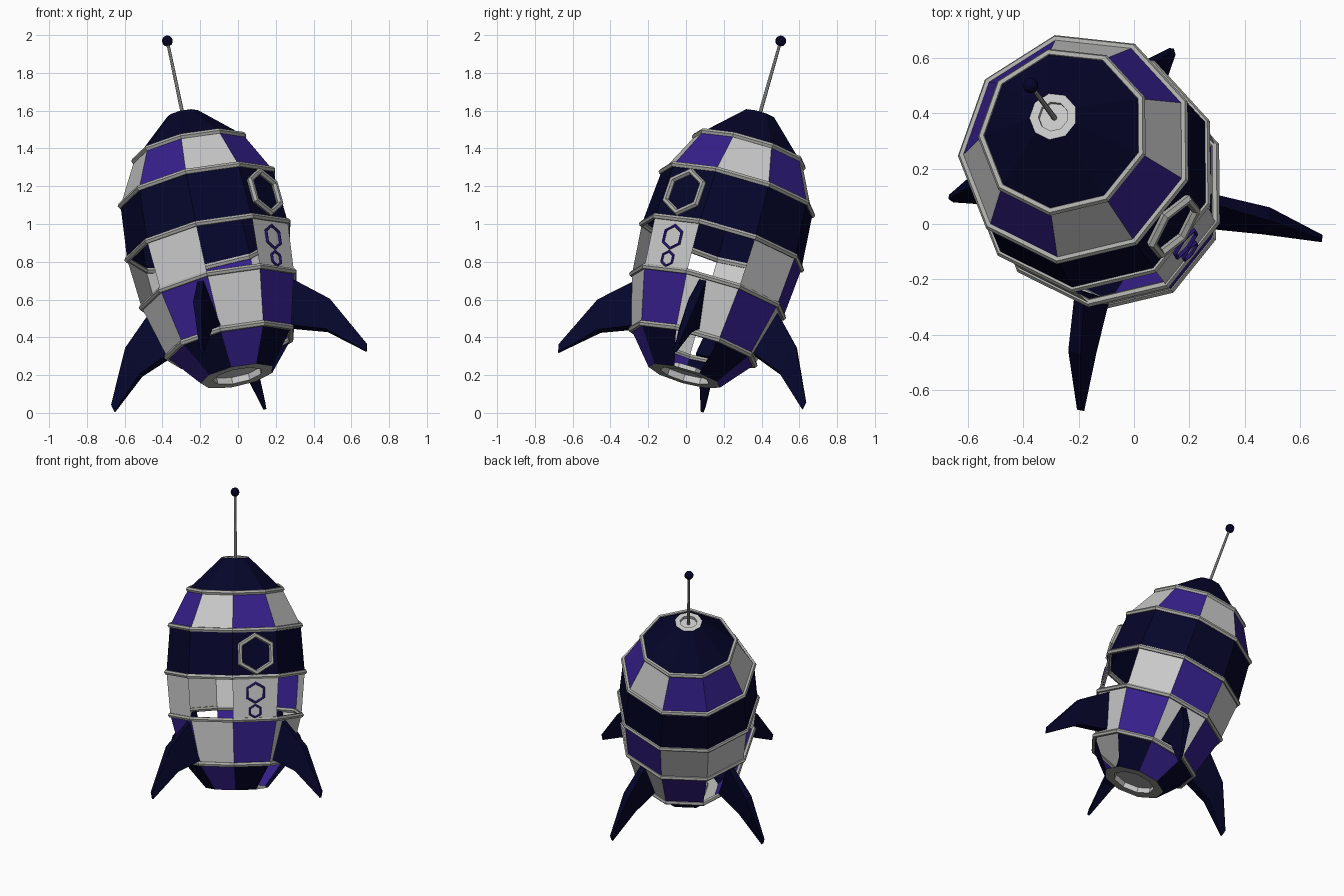
import bpy, bmesh
from math import sin, cos, pi, radians
from mathutils import Matrix, Vector

cube = bpy.data.objects.get("Cube")
if cube:
    bpy.data.objects.remove(cube, do_unlink=True)


def material(name, rgb):
    m = bpy.data.materials.new(name)
    m.use_nodes = True
    m.diffuse_color = (*rgb, 1)
    m.node_tree.nodes["Principled BSDF"].inputs["Base Color"].default_value = (*rgb, 1)
    return m


NAVY = material("navy", (0.0015, 0.0015, 0.023))
PURPLE = material("purple", (0.036, 0.014, 0.26))
LIGHT = material("light grey", (0.58, 0.58, 0.58))
GREY = material("trim grey", (0.42, 0.42, 0.4))
PALETTE = {"N": NAVY, "P": PURPLE, "L": LIGHT}
KEYS = list(PALETTE)

# Leaning frame: everything is built upright and then tilted
axis = Vector((-0.197, 0.27, 0.942)).normalized()
side = Vector((0.27, 0.197, 0)).normalized()
back = axis.cross(side)
TILT = Matrix.Translation((-0.003, -0.007, 0.195)) @ Matrix((side, back, axis)).transposed().to_4x4()

SIDES = 9
START = -4
STEP = 360 / SIDES


def polar(phi, r, z):
    """Point at an angle in degrees, measured from the front towards the right."""
    return Vector((r * sin(radians(phi)), -r * cos(radians(phi)), z))


def finish(name, bm, mats):
    me = bpy.data.meshes.new(name)
    bmesh.ops.transform(bm, matrix=TILT, verts=bm.verts)
    bm.to_mesh(me)
    bm.free()
    for m in mats:
        me.materials.append(m)
    ob = bpy.data.objects.new(name, me)
    bpy.context.collection.objects.link(ob)


def circle(bm, r, z):
    return [bm.verts.new(polar(START + STEP * k, r, z)) for k in range(SIDES)]


def band(name, low, high, pattern):
    """One row of hull panels; a dot in the pattern leaves a panel out."""
    bm = bmesh.new()
    a, b = circle(bm, *low), circle(bm, *high)
    for k, key in enumerate(pattern):
        if key != ".":
            n = (k + 1) % SIDES
            bm.faces.new((a[k], a[n], b[n], b[k])).material_index = KEYS.index(key)
    finish(name, bm, PALETTE.values())


def tube_loop(name, points, normals, up, radius, mat, around=6):
    """Closed tube through points, swept on the given outward normals."""
    bm = bmesh.new()
    loops = []
    for p, n in zip(points, normals):
        loops.append([bm.verts.new(p + radius * (n * cos(2 * pi * j / around) + up * sin(2 * pi * j / around)))
                      for j in range(around)])
    for i, a in enumerate(loops):
        b = loops[(i + 1) % len(loops)]
        for j in range(around):
            m = (j + 1) % around
            bm.faces.new((a[j], b[j], b[m], a[m]))
    finish(name, bm, [mat])


def cap(name, rim, inner, z, depth, rim_mat, mat):
    """Flat rim with a recessed disc; positive depth opens downwards."""
    bm = bmesh.new()
    rows = [circle(bm, rim, z), circle(bm, inner, z), circle(bm, inner, z + depth)]
    for i in range(2):
        for k in range(SIDES):
            n = (k + 1) % SIDES
            f = bm.faces.new((rows[i][k], rows[i][n], rows[i + 1][n], rows[i + 1][k]))
            f.material_index = i
    bm.faces.new(rows[2]).material_index = 1
    if depth > 0:
        bmesh.ops.reverse_faces(bm, faces=bm.faces)
    finish(name, bm, [rim_mat, mat])


# Hull: radius and height at each joint, then panel colours per band
profile = [(0.2, 0), (0.345, 0.175), (0.423, 0.467), (0.446, 0.742),
           (0.422, 1.04), (0.303, 1.268), (0.088, 1.468)]
bands = [("tail_panels", "N.NPNNPNP"), ("lower_panels", "PLPLP.LPL"),
         ("middle_panels", "L.LPLL.L."), ("upper_panels", "N" * SIDES),
         ("shoulder_panels", "PLPLPPLPL"), ("nose_cone", "N" * SIDES)]
for i, (name, pattern) in enumerate(bands):
    band(name, profile[i], profile[i + 1], pattern)

# Trim rings over the joints
angles = [START + STEP * k for k in range(SIDES)]
for i, (r, z) in enumerate(profile[1:-1]):
    tube_loop(f"trim_ring_{i + 1}", [polar(a, r, z) for a in angles],
              [polar(a, 1, 0) for a in angles], Vector((0, 0, 1)), 0.016, GREY)

# Nozzle and nose cap
cap("nozzle", 0.2, 0.135, 0, 0.035, GREY, LIGHT)
cap("nose_cap", 0.088, 0.055, 1.468, -0.02, LIGHT, LIGHT)


# Hexagonal frames lying on the front panel
def hex_frame(name, row, t, radius, tube, lift, mat):
    mid = START + STEP / 2
    lo, hi = [polar(mid, r * cos(pi / SIDES), z) for r, z in profile[row:row + 2]]
    up = (hi - lo).normalized()
    right = polar(mid + 90, 1, 0)
    out = right.cross(up).normalized()
    centre = lo.lerp(hi, t) + out * lift
    dirs = [up * cos(pi * k / 3) - right * sin(pi * k / 3) for k in range(6)]
    tube_loop(name, [centre + d * radius for d in dirs], dirs, out, tube, mat)


hex_frame("window_frame", 3, 0.49, 0.119, 0.018, 0.018, GREY)
hex_frame("large_porthole_frame", 2, 0.63, 0.063, 0.008, 0.006, PURPLE)
hex_frame("small_porthole_frame", 2, 0.2, 0.04, 0.007, 0.006, PURPLE)

# Fins: radius, height and half thickness around the outline
outline = [(0.38, 0.46, 0.018), (0.56, 0.295, 0.024), (0.7, 0.015, 0.008),
           (0.69, -0.027, 0.008), (0.51, 0.135, 0.036), (0.33, 0.2, 0.046)]


def fin(name, phi, scale):
    bm = bmesh.new()
    across = polar(phi + 90, 1, 0)
    a, b = [[bm.verts.new(polar(phi, r if r < 0.4 else r * scale, z) + across * t * s)
             for r, z, t in outline] for s in (1, -1)]
    for q in ((0, 1, 4, 5), (1, 2, 3, 4)):
        bm.faces.new([a[i] for i in q])
        bm.faces.new([b[i] for i in reversed(q)])
    for i in range(6):
        n = (i + 1) % 6
        bm.faces.new((a[n], a[i], b[i], b[n]))
    bmesh.ops.recalc_face_normals(bm, faces=bm.faces)
    finish(name, bm, [NAVY])


for name, phi, scale in (("front_right_fin", 48.5, 1.01), ("front_left_fin", -50.5, 1.02),
                         ("back_right_fin", 133, 0.96), ("back_left_fin", -136.5, 0.99)):
    fin(name, phi, scale)

# Antenna rod and ball
bm = bmesh.new()
bmesh.ops.create_cone(bm, cap_ends=True, segments=8, radius1=0.01, radius2=0.008, depth=0.43,
                      matrix=Matrix.Translation((0, 0, 1.663)))
finish("antenna_rod", bm, [GREY])
bm = bmesh.new()
bmesh.ops.create_uvsphere(bm, u_segments=10, v_segments=8, radius=0.029,
                          matrix=Matrix.Translation((0, 0, 1.882)))
finish("antenna_ball", bm, [NAVY])
